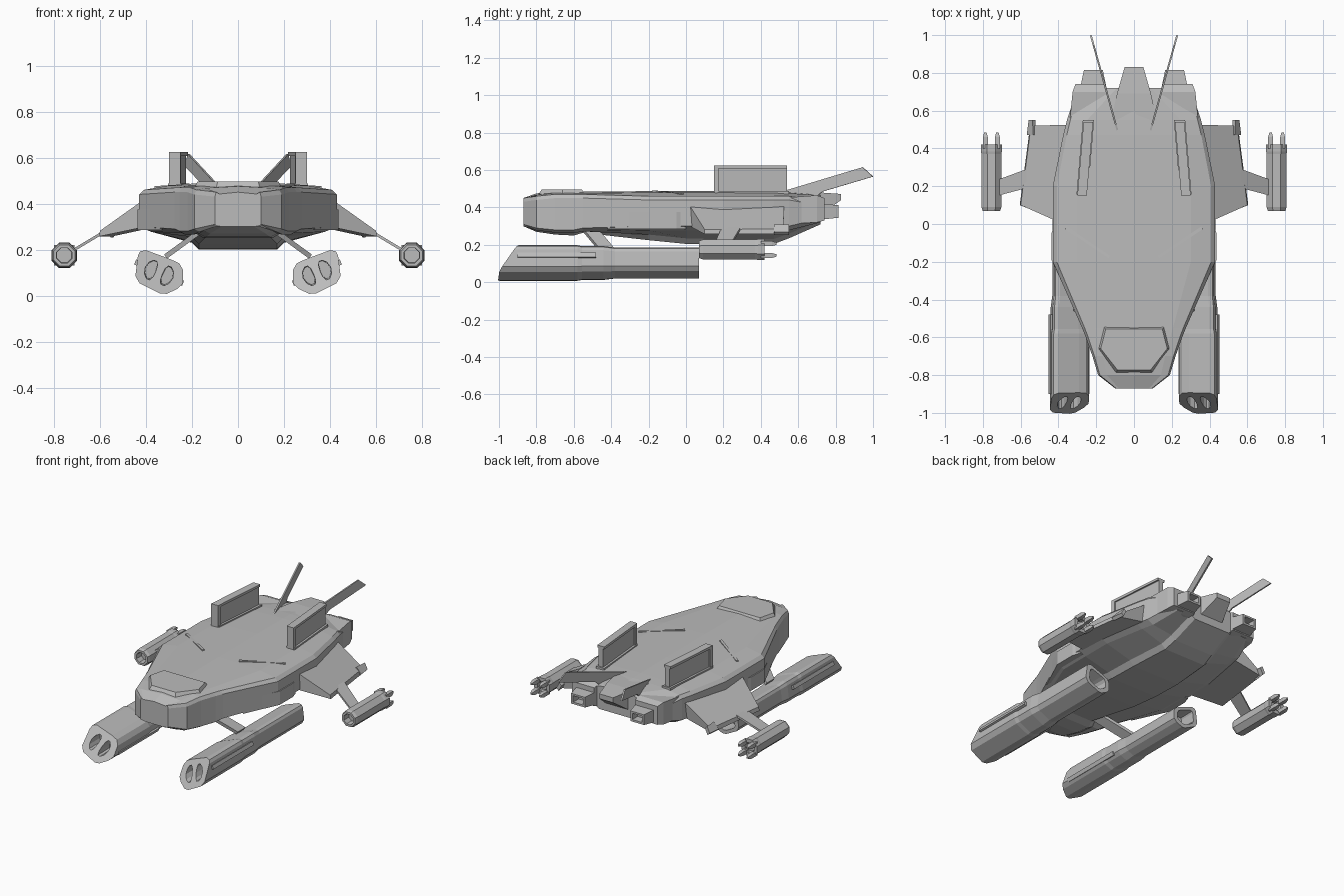
import bpy, bmesh, math
from mathutils import Vector

if "Cube" in bpy.data.objects:
    bpy.data.objects.remove(bpy.data.objects["Cube"])

grey = bpy.data.materials.new("hull_grey")
grey.use_nodes = True
COLOUR = (0.5, 0.5, 0.5, 1)
grey.diffuse_color = COLOUR
grey.node_tree.nodes["Principled BSDF"].inputs["Base Color"].default_value = COLOUR


def loft(name, rings):
    """Skin a list of equal point rings and cap both ends."""
    bm = bmesh.new()
    loops = [[bm.verts.new(p) for p in ring] for ring in rings]
    n = len(loops[0])
    for a, b in zip(loops, loops[1:]):
        for i in range(n):
            j = (i + 1) % n
            bm.faces.new((a[i], a[j], b[j], b[i]))
    bm.faces.new(loops[0])
    bm.faces.new(loops[-1])
    bmesh.ops.recalc_face_normals(bm, faces=bm.faces)
    mesh = bpy.data.meshes.new(name)
    bm.to_mesh(mesh)
    bm.free()
    mesh.materials.append(grey)
    obj = bpy.data.objects.new(name, mesh)
    bpy.context.collection.objects.link(obj)
    return obj


def rect(y, x0, x1, z0, z1):
    return [(x0, y, z0), (x1, y, z0), (x1, y, z1), (x0, y, z1)]


def plate(name, points, offset):
    """Thin slab: an outline thickened equally to both sides."""
    o = Vector(offset) / 2
    return loft(name, [[Vector(p) - o for p in points], [Vector(p) + o for p in points]])


def cut(obj, cutter):
    """Subtract a cutter and throw it away."""
    cutter.hide_render = True
    mod = obj.modifiers.new("recess", "BOOLEAN")
    mod.operation, mod.solver, mod.object = "DIFFERENCE", "EXACT", cutter
    bpy.context.view_layer.objects.active = obj
    bpy.ops.object.modifier_apply(modifier=mod.name)
    bpy.data.objects.remove(cutter)


# Main hull: y, half width, wall top, wall bottom, roof, belly, belly half width, roof share
stations = [
    (-.87, .10, .43, .31, .45, .30, .07, .8),
    (-.80, .19, .44, .29, .475, .27, .12, .75),
    (-.70, .22, .45, .28, .485, .255, .14, .75),
    (-.60, .255, .45, .28, .485, .25, .15, .75),
    (-.55, .275, .45, .29, .485, .265, .13, .75),
    (-.20, .43, .44, .30, .487, .225, .17, .7),
    (.00, .43, .44, .30, .487, .205, .17, .7),
    (.20, .43, .44, .30, .487, .20, .17, .7),
    (.47, .375, .44, .30, .485, .205, .15, .75),
    (.55, .355, .44, .30, .483, .235, .14, .7),
    (.72, .30, .41, .34, .475, .31, .13, .3),
]


def hull_ring(y, w, hi, lo, top, bot, bw, share):
    half = [(share * w, top - .008), (.95 * w, hi + .02), (w, hi), (w, lo),
            (.88 * w, lo - .022 * min(1, w * 3)), (bw + .03, bot + .03 * w / .43), (bw, bot)]
    return ([(0, y, top)] + [(x, y, z) for x, z in half] + [(0, y, bot)]
            + [(-x, y, z) for x, z in reversed(half)])


loft("hull", [hull_ring(*s) for s in stations])

# Canopy over the nose
canopy = [(.17, -.53), (.20, -.66), (.10, -.80), (-.10, -.80), (-.20, -.66), (-.17, -.53)]
loft("canopy", [[(x, y, .45) for x, y in canopy],
                [(x * .88, -.66 + (y + .66) * .8, .496) for x, y in canopy]])

# Tail wedge between the thruster blocks
loft("tail_wedge", [rect(.55, -.12, .12, .33, .48), rect(.69, -.09, .09, .34, .482),
                    rect(.83, -.05, .05, .44, .472)])

# Nacelle outline (x, z) for the left side, tilted inward
outline = [(.40, .198), (.29, .157), (.255, .14), (.238, .11), (.24, .052), (.262, .03),
           (.31, .008), (.34, .01), (.428, .054), (.446, .085), (.435, .175), (.425, .193)]
CX, CZ = .343, .10


def tilted(s, a, b, y):
    """Point in the nacelle frame: a runs inward and down, b up and inward."""
    return (s * (CX - .93 * a - .37 * b), y, CZ - .37 * a + .93 * b)


def nacelle_ring(s, k, y):
    return [(s * (CX + (x - CX) * k), y, CZ + (z - CZ) * k) for x, z in outline]


def slant(s):
    return [(s * x, -1 + .72 * (.076 - .37 * (x - CX) + .93 * (z - CZ)), z) for x, z in outline]


def octagon(x, z, r, y):
    return [(x + r * math.cos(math.pi * (i + .5) / 4), y, z + r * math.sin(math.pi * (i + .5) / 4))
            for i in range(8)]


for s, side in ((1, "left"), (-1, "right")):
    # Side hull panel
    wall = [(s * .33, -.42), (s * .437, -.19), (s * .437, -.05), (s * .42, .0), (s * .3, .0)]
    loft(side + "_hull_panel", [[(x, y, .285) for x, y in wall], [(x, y, .375) for x, y in wall]])

    # Lower nacelle with hollow rear and two front intakes
    nacelle = loft(side + "_nacelle", [slant(s)] + [nacelle_ring(s, k, y) for k, y in (
        (1, -.58), (.95, -.555), (.95, -.44), (.87, -.38), (.87, .07), (.6, .07), (.55, -.03))])
    for n in (-1, 1):
        def oval(y, k):
            pts = []
            for i in range(10):
                t = math.tau * i / 10
                pinch = .007 * n * math.sin(t) ** 2
                pts.append(tilted(s, n * .040 - pinch + k * .028 * math.cos(t),
                                  k * .052 * math.sin(t), y))
            return pts
        cut(nacelle, loft("intake_cutter", [oval(-1.1, 1), oval(-.86, .8)]))

    # Nacelle side rails
    for label, a in (("outer", -.1), ("inner", .1)):
        rails = [[tilted(s, a + da, db + (.005 if a < 0 else -.005), y)
                  for da, db in ((-.014, -.012), (.014, -.012), (.014, .012), (-.014, .012))]
                 for y in (-.9, -.48)]
        loft(f"{side}_{label}_rail", rails)

    # Nacelle strut
    plate(side + "_nacelle_strut",
          [(s * .15, -.56, .29), (s * .15, -.48, .29), (s * .315, -.38, .17), (s * .315, -.46, .17)],
          (s * .012, 0, .018))

    # Wing
    root = [(.40, .02, .30), (.42, .02, .41), (.355, .525, .41), (.35, .51, .30)]
    tip = [(.605, .10, .257), (.600, .10, .282), (.545, .52, .285), (.55, .52, .257)]
    loft(side + "_wing", [[(s * x, y, z) for x, y, z in ring] for ring in (root, tip)])
    plate(side + "_wing_hook", [(s * .525, .47, .30), (s * .56, .47, .26), (s * .55, .55, .26),
                                (s * .53, .55, .30)], (s * .016, 0, .016))

    # Wing pod, its pylon and rear prongs
    px, pz = s * .755, .175
    loft(side + "_wing_pod", [octagon(px, pz, r, y) for r, y in (
        (.034, .12), (.036, .07), (.050, .07), (.057, .09), (.057, .37), (.06, .385),
        (.06, .42), (.035, .42), (.035, .39))])
    for i in range(4):
        t = math.pi * (i + .5) / 2
        x, z = px + .045 * math.cos(t), pz + .045 * math.sin(t)
        loft(side + "_pod_prong", [rect(.40, x - .013, x + .013, z - .013, z + .013),
                                   rect(.46, x - .013, x + .013, z - .013, z + .013),
                                   rect(.485, x - .006, x + .006, z - .006, z + .006)])
    plate(side + "_pod_pylon", [(s * .57, .19, .285), (s * .57, .29, .285), (s * .72, .235, .195),
                                (s * .72, .15, .195)], (0, 0, .014))

    # Upright tail fin with flanged top and leading edge
    def fin(name, y0, y1, z0, z1, half):
        def mid(y):
            return .275 - (y - .15) * .085
        loft(name, [[(s * (mid(y) + d), y, z) for y, d in (
            (y0, -half), (y0, half), (y1, half), (y1, -half))] for z in (z0, z1)])

    fin(side + "_fin", .165, .54, .46, .615, .016)
    fin(side + "_fin_top", .15, .54, .608, .624, .025)
    fin(side + "_fin_front", .15, .175, .47, .615, .025)
    fin(side + "_fin_foot", .155, .55, .465, .488, .03)

    # Swept blade antenna
    blade = [(.45, .47), (.53, .49), (.945, .615), (1.0, .565), (.73, .485), (.70, .46)]
    plate(side + "_tail_blade", [(s * (.075 + .28 * (y - .45)), y, z) for y, z in blade],
          (.009, -s * .003, 0))

    # Roof ridge
    plate(side + "_roof_ridge", [(s * .13, -.175, .475), (s * .36, -.02, .462),
                                 (s * .36, -.02, .476), (s * .13, -.175, .491)], (.008, -s * .014, 0))

    # Thruster block and hollow nozzle
    def box(y, x0, x1, z0, z1):
        return rect(y, s * x0, s * x1, z0, z1)
    loft(side + "_thruster_block", [box(.50, .16, .345, .31, .45), box(.70, .14, .325, .32, .465),
                                    box(.74, .15, .31, .33, .45)])
    loft(side + "_nozzle", [box(.72, .145, .285, .335, .42), box(.815, .165, .265, .345, .412),
                            box(.815, .18, .25, .358, .40), box(.76, .18, .25, .358, .40)])
